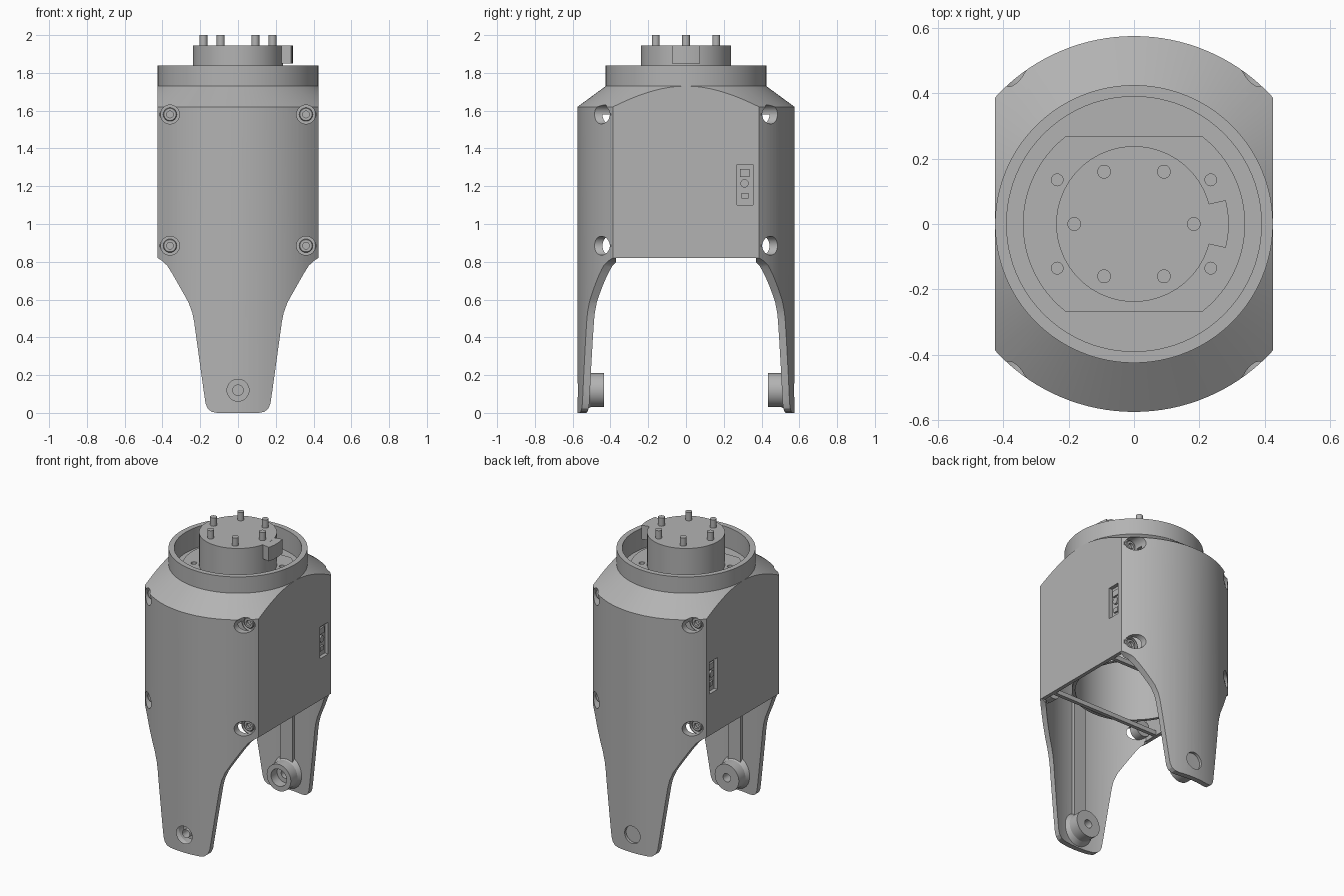
import bpy, bmesh, math
from mathutils import Matrix

cube = bpy.data.objects.get("Cube")
if cube:
    bpy.data.objects.remove(cube, do_unlink=True)

grey = bpy.data.materials.new("plain grey")
grey.use_nodes = True
grey.diffuse_color = (0.45, 0.45, 0.45, 1)
grey.node_tree.nodes["Principled BSDF"].inputs["Base Color"].default_value = (0.45, 0.45, 0.45, 1)


def finish(name, bm, matrix=None):
    bmesh.ops.remove_doubles(bm, verts=bm.verts, dist=1e-5)
    bmesh.ops.recalc_face_normals(bm, faces=bm.faces)
    if matrix:
        bm.transform(matrix)
    mesh = bpy.data.meshes.new(name)
    bm.to_mesh(mesh)
    bm.free()
    mesh.materials.append(grey)
    obj = bpy.data.objects.new(name, mesh)
    bpy.context.collection.objects.link(obj)
    return obj


def lathe(name, profile, matrix=None, steps=96):
    """Spin (radius, height) points about z."""
    bm = bmesh.new()
    vs = [bm.verts.new((r, 0, h)) for r, h in profile]
    es = [bm.edges.new(p) for p in zip(vs, vs[1:])]
    bmesh.ops.spin(bm, geom=vs + es, cent=(0, 0, 0), axis=(0, 0, 1),
                   angle=math.tau, steps=steps, use_merge=True)
    return finish(name, bm, matrix)


def rod(name, r, lo, hi, matrix=None, steps=32):
    return lathe(name, [(0, lo), (r, lo), (r, hi), (0, hi)], matrix, steps)


def prism(name, points, lo, hi, matrix=None):
    """Extrude an outline in x and y from z = lo to z = hi."""
    bm = bmesh.new()
    face = bm.faces.new([bm.verts.new((x, y, lo)) for x, y in points])
    top = bmesh.ops.extrude_face_region(bm, geom=[face])["geom"]
    bmesh.ops.translate(bm, vec=(0, 0, hi - lo),
                        verts=[v for v in top if isinstance(v, bmesh.types.BMVert)])
    return finish(name, bm, matrix)


def box(name, x, y, z):
    return prism(name, [(x[0], y[0]), (x[1], y[0]), (x[1], y[1]), (x[0], y[1])], *z)


def arc(r, start, end, n=40):
    return [(r * math.cos(start + (end - start) * i / n),
             r * math.sin(start + (end - start) * i / n)) for i in range(n + 1)]


def flatted(r, half):
    """Circle cut by flats at x = +-half."""
    a = math.acos(half / r)
    return arc(r, a, math.pi - a) + arc(r, math.pi + a, math.tau - a)


def combine(obj, other, op="DIFFERENCE"):
    mod = obj.modifiers.new("combine", "BOOLEAN")
    mod.object, mod.operation, mod.solver = other, op, "EXACT"
    bpy.context.view_layer.objects.active = obj
    bpy.ops.object.modifier_apply(modifier=mod.name)
    bpy.data.objects.remove(other, do_unlink=True)


def outward(side, x=0, y=0, z=0):
    """Turn z to point along +y or -y."""
    return Matrix.Translation((x, side * y, z)) @ Matrix.Rotation(-side * math.pi / 2, 4, "X")


# Housing shell: turned body, hollowed, then trimmed to the front outline
shell = lathe("housing_shell", [(0, 0), (.575, 0), (.575, 1.62), (.425, 1.73),
                                (.425, 1.84), (0, 1.84)], steps=128)
combine(shell, prism("cavity", flatted(.54, .4), -.1, 1.58))
half = [(.11, 0), (.14, .006), (.16, .022), (.172, .05), (.185, .14), (.232, .48),
        (.242, .53), (.262, .585), (.31, .67), (.35, .74), (.375, .78), (.4, .803),
        (.425, .82), (.425, 1.9)]
outline = half + [(-x, z) for x, z in reversed(half)]
combine(shell, prism("trim", outline, -1, 1, Matrix.Rotation(math.pi / 2, 4, "X")), "INTERSECT")
combine(shell, box("gap", (-.6, .6), (-.37, .37), (-.1, .82)))
combine(shell, rod("recess", .39, 1.7, 2, steps=96))

# Pivot bosses and stiffening ribs inside the legs
for s in (-1, 1):
    combine(shell, lathe("boss", [(0, 0), (.09, 0), (.09, .07), (.098, .085), (.115, .112),
                                  (0, .112)], outward(s, y=.435, z=.12), 48), "UNION")
    combine(shell, box("rib", (-.045, .045), sorted((s * .515, s * .555)), (.18, 1.2)), "UNION")
    for r, lo, hi in ((.028, .4, .6), (.058, .4, .5), (.058, .556, .6)):
        combine(shell, rod("bore", r, lo, hi, outward(s, z=.12)))

# Screw pockets with socket-head screws
for s in (-1, 1):
    for x in (-.36, .36):
        for z in (.885, 1.58):
            combine(shell, rod("pocket_pad", .055, .34, .4, outward(s, x, 0, z)), "UNION")
            combine(shell, rod("pocket", .05, .375, .6, outward(s, x, 0, z)))
            lathe("screw", [(0, .37), (.036, .37), (.036, .398), (.032, .402),
                            (.018, .402), (.018, .385), (0, .385)], outward(s, x, 0, z), 24)

# Port windows on both flats
for s in (-1, 1):
    span = lambda a, b: sorted((s * a, s * b))
    combine(shell, box("window", span(.385, .5), (.27, .355), (1.1, 1.315)))
    box("port_board", span(.37, .398), (.255, .37), (1.085, 1.33))
    box("upper_port", span(.39, .41), (.285, .335), (1.25, 1.29))
    box("lower_port", span(.39, .41), (.295, .33), (1.135, 1.165))
    rod("port_button", .022, .39, .412,
        Matrix.Translation((0, .31, 1.215)) @ Matrix.Rotation(s * math.pi / 2, 4, "Y"), 24)

# Mounting plate in the top recess
plate = prism("mounting_plate", flatted(.34, .27), 1.69, 1.725, Matrix.Rotation(math.pi / 2, 4, "Z"))
for x in (-.235, .235):
    for y in (-.135, .135):
        combine(plate, rod("hole", .018, 1.68, 1.8, Matrix.Translation((x, y, 0)), 24))

# Connector core with key tab and contact pins
rod("connector_core", .238, 1.69, 1.945, steps=96)
prism("key_tab", arc(.29, -.255, .255, 8) + arc(.22, .265, -.265, 8), 1.85, 1.9445)
for i in range(6):
    a = i * math.pi / 3
    rod("contact_pin", .021, 1.93, 2, Matrix.Translation((.183 * math.cos(a), .16 / .866 * math.sin(a), 0)), 24)

# Inner sleeve and cross bars under the housing
lathe("inner_sleeve", [(.36, .87), (.38, .87), (.38, 1.6), (.36, 1.6), (.36, .87)])
for s in (-1, 1):
    box("cross_bar", (-.41, .41), sorted((s * .265, s * .29)), (.82, .85))

# Smooth rounded surfaces while keeping edges sharp
bpy.ops.object.select_all(action="DESELECT")
for obj in bpy.context.collection.objects:
    if obj.type == "MESH" and grey.name in obj.data.materials:
        obj.select_set(True)
        bpy.context.view_layer.objects.active = obj
bpy.ops.object.shade_smooth_by_angle(angle=math.radians(25))
